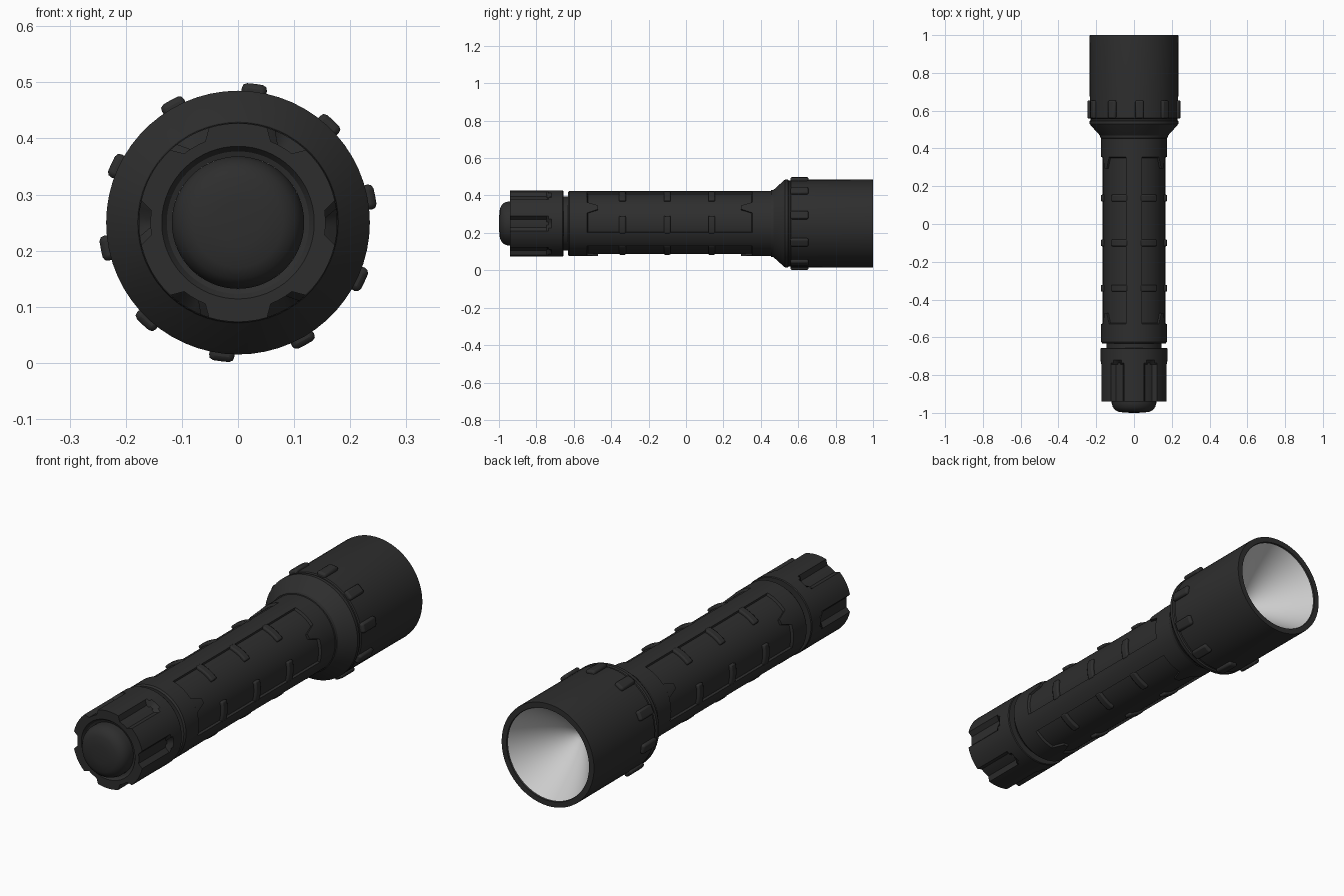
import bpy, bmesh, math
from math import radians, sin, cos

if "Cube" in bpy.data.objects:
    bpy.data.objects.remove(bpy.data.objects["Cube"])

CZ = 0.25  # height of the torch axis


def material(name, v):
    m = bpy.data.materials.new(name)
    m.diffuse_color = (v, v, v, 1)
    m.use_nodes = True
    m.node_tree.nodes["Principled BSDF"].inputs["Base Color"].default_value = m.diffuse_color
    return m


BLACK = material("matte_black", 0.027)
SILVER = material("reflector_grey", 0.6)


def polar(r, a, y):
    a = radians(a)
    return (r * cos(a), y, CZ + r * sin(a))


def finish(name, bm, mat, bevel=0):
    me = bpy.data.meshes.new(name)
    bm.to_mesh(me)
    bm.free()
    ob = bpy.data.objects.new(name, me)
    bpy.context.collection.objects.link(ob)
    me.materials.append(mat)
    bpy.ops.object.select_all(action='DESELECT')
    ob.select_set(True)
    bpy.context.view_layer.objects.active = ob
    bpy.ops.object.shade_smooth_by_angle(angle=radians(32))
    if bevel:
        mod = ob.modifiers.new("soft_edges", 'BEVEL')
        mod.width, mod.segments, mod.limit_method = bevel, 2, 'ANGLE'
        mod.angle_limit = radians(40)
    return ob


def revolve(name, profile, mat=BLACK, angles=None, rule=None):
    """Lathe (y, r) points around the axis; rule may change r by angle."""
    angles = angles or [i * 360 / 60 for i in range(60)]
    bm = bmesh.new()
    rows = [[bm.verts.new(polar(rule(a, y, r) if rule else r, a, y)) for a in angles]
            for y, r in profile]
    n = len(angles)
    for p, q in zip(rows, rows[1:]):
        for j in range(n):
            k = (j + 1) % n
            bm.faces.new((p[j], q[j], q[k], p[k]))
    bmesh.ops.remove_doubles(bm, verts=bm.verts, dist=1e-5)
    return finish(name, bm, mat)


def arc_block(bm, mid, half, y0, y1, r0, r1, narrow=1.0, n=6):
    """Curved block hugging the barrel; narrow shrinks its y1 end."""
    rings = []
    for i in range(n + 1):
        d = half * (2 * i / n - 1)
        rings.append([bm.verts.new(polar(r, mid + d * s, y)) for y, r, s in
                      ((y0, r0, 1), (y1, r0, narrow), (y1, r1, narrow), (y0, r1, 1))])
    for p, q in zip(rings, rings[1:]):
        for j in range(4):
            k = (j + 1) % 4
            bm.faces.new((p[j], p[k], q[k], q[j]))
    bm.faces.new(rings[0])
    bm.faces.new(rings[-1][::-1])
    bmesh.ops.recalc_face_normals(bm, faces=bm.faces)


# push button at the tail
revolve("tail_button", [(-1.0, 0), (-0.999, 0.04), (-0.995, 0.08), (-0.985, 0.1),
                        (-0.97, 0.112), (-0.95, 0.118), (-0.925, 0.118)])

# tail cap with six flutes
sector = [-30, -25, -19, -13, -8, -3, 3, 8, 13, 19, 25]
cap_angles = [s * 60 + a for s in range(6) for a in sector]


def flute(a, y, r):
    d = abs((a + 30) % 60 - 30)
    inside = d < 9 and y < -0.74 or d < 4 and y < -0.73
    return min(r, 0.156) if inside else r


revolve("tail_cap", [(-0.925, 0.118), (-0.928, 0.127), (-0.94, 0.136), (-0.94, 0.177),
                     (-0.745, 0.177), (-0.735, 0.177), (-0.72, 0.177), (-0.66, 0.177),
                     (-0.656, 0.174), (-0.656, 0.14)], angles=cap_angles, rule=flute)

# barrel with neck groove, rear collar, sunken grip and front collar
revolve("barrel", [(-0.66, 0.145), (-0.632, 0.145), (-0.632, 0.168), (-0.624, 0.174),
                   (-0.53, 0.174), (-0.525, 0.163), (0.35, 0.163), (0.355, 0.174),
                   (0.47, 0.174)])

# three long strips between the grip panels
bm = bmesh.new()
for mid in (90, 210, 330):
    arc_block(bm, mid, 14, -0.53, 0.355, 0.15, 0.174)
finish("grip_strips", bm, BLACK)

# short ribs reaching from each strip into the panels
bm = bmesh.new()
for mid in (90, 210, 330):
    for side in (-1, 1):
        for y in (-0.34, -0.1, 0.137):
            arc_block(bm, mid + side * 28, 16, y - 0.018, y + 0.018, 0.15, 0.176)
finish("grip_ribs", bm, BLACK, 0.006)

# pointed tabs at both ends of each panel
bm = bmesh.new()
for mid in (30, 150, 270):
    arc_block(bm, mid, 11, 0.355, 0.295, 0.15, 0.174, 0.35)
    arc_block(bm, mid, 11, -0.53, -0.47, 0.15, 0.174, 0.35)
finish("grip_tabs", bm, BLACK)

# flared head
revolve("head", [(0.45, 0.165), (0.455, 0.178), (0.468, 0.18), (0.522, 0.229),
                 (0.53, 0.235), (0.545, 0.235), (0.549, 0.229), (0.557, 0.229),
                 (0.561, 0.234), (0.99, 0.235), (1.0, 0.234), (1.0, 0.209), (0.992, 0.207)])

# ten lugs around the head
bm = bmesh.new()
for i in range(10):
    arc_block(bm, 11 + 36 * i, 5.4, 0.558, 0.655, 0.22, 0.249, n=4)
finish("head_lugs", bm, BLACK, 0.009)

# reflector bowl
bowl = [(0.993 - 0.24 * (1 - (t / 8) ** 1.4), 0.208 * t / 8) for t in range(8, -1, -1)]
revolve("reflector", bowl, SILVER)
